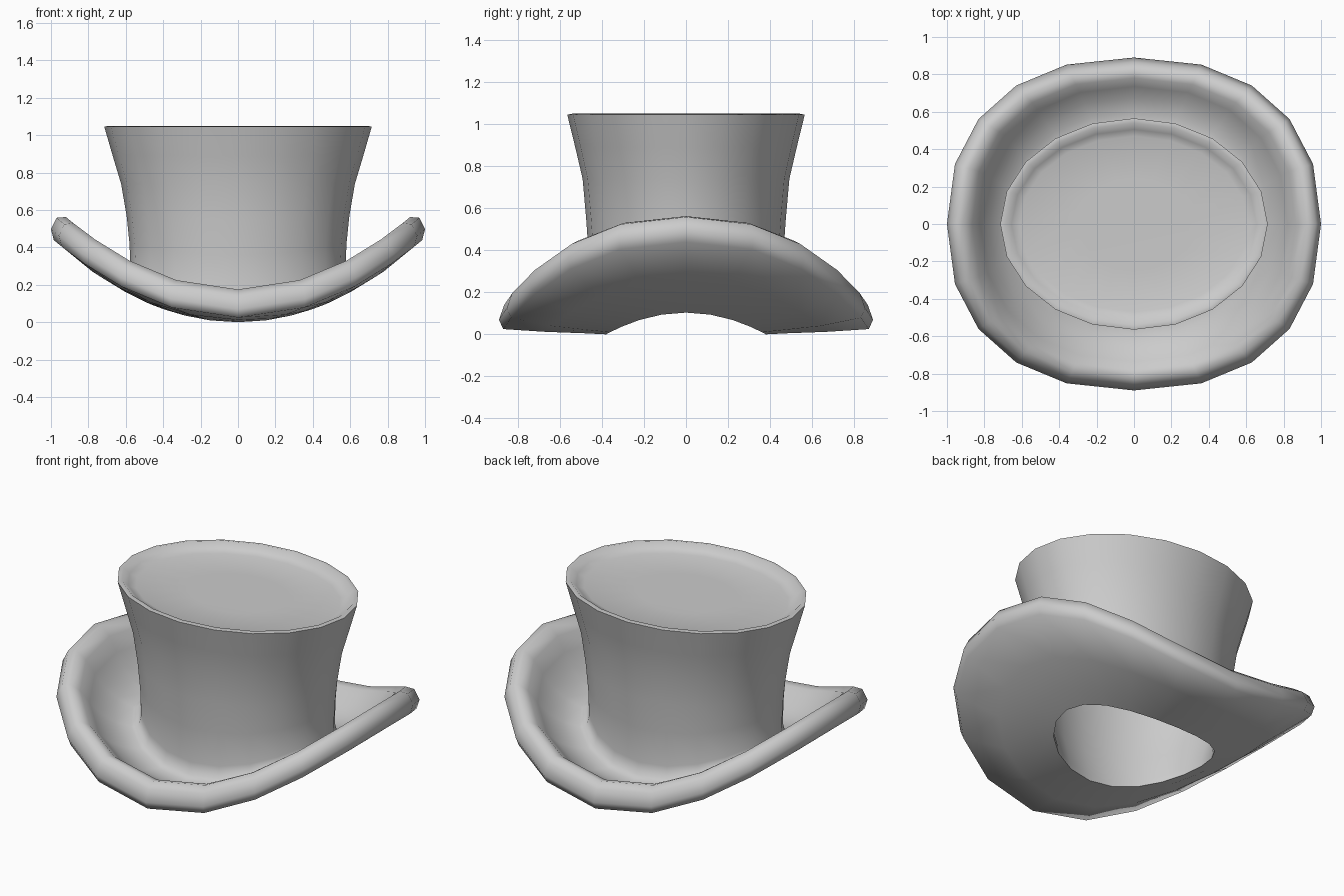
import bpy, bmesh, math

SEG = 20


def power(v, e):
    return math.copysign(abs(v) ** e, v)


def loft(name, rings, sharp=80):
    """Skin elliptical rings (rx, ry, z, saddle, squareness) and cap both ends."""
    bm = bmesh.new()
    loops = []
    for rx, ry, z, saddle, n in rings:
        loop = []
        for i in range(SEG):
            a = 2 * math.pi * i / SEG
            x = rx * power(math.cos(a), 2 / n)
            y = ry * power(math.sin(a), 2 / n)
            loop.append(bm.verts.new((x, y, z + saddle * 0.44 * x * x)))
        loops.append(loop)
    for a, b in zip(loops, loops[1:]):
        for i in range(SEG):
            j = (i + 1) % SEG
            bm.faces.new((a[i], a[j], b[j], b[i]))
    bm.faces.new(loops[0])
    bm.faces.new(loops[-1])
    bmesh.ops.recalc_face_normals(bm, faces=bm.faces)
    mesh = bpy.data.meshes.new(name)
    bm.to_mesh(mesh)
    bm.free()
    obj = bpy.data.objects.new(name, mesh)
    bpy.context.collection.objects.link(obj)
    bpy.context.view_layer.objects.active = obj
    obj.select_set(True)
    bpy.ops.object.shade_smooth_by_angle(angle=math.radians(sharp))
    obj.select_set(False)
    return obj


# Dished top, flared crown wall and foot fillet
crown = [
    (0.30, 0.24, 1.005, 0, 2),
    (0.61, 0.47, 1.007, 0, 2),
    (0.655, 0.505, 1.02, 0, 2),
    (0.69, 0.54, 1.050, 0, 2),
    (0.715, 0.565, 1.045, 0, 2),
    (0.67, 0.527, 0.89, 0, 2),
    (0.625, 0.492, 0.74, 0, 2),
    (0.595, 0.475, 0.55, 0.1, 2),
    (0.58, 0.462, 0.36, 0.4, 2),
    (0.575, 0.455, 0.15, 0.9, 2),
    (0.59, 0.47, 0.08, 1, 2),
]

# Saddle-shaped brim with a thick rolled edge, then its underside
brim = [
    (0.63, 0.51, 0.055, 1, 2),
    (0.71, 0.60, 0.06, 1, 2.1),
    (0.775, 0.675, 0.085, 1, 2.2),
    (0.82, 0.735, 0.13, 1, 2.25),
    (0.865, 0.78, 0.167, 1.05, 2.3),
    (0.92, 0.825, 0.175, 1.04, 2.3),
    (0.97, 0.865, 0.14, 1.01, 2.3),
    (1.00, 0.89, 0.07, 0.97, 2.3),
    (0.985, 0.87, 0.025, 0.97, 2.3),
    (0.78, 0.67, 0.012, 0.97, 2.1),
    (0.60, 0.48, 0.005, 0.98, 2),
]

# Head opening and hollow interior
lining = [
    (0.485, 0.38, 0.0, 1, 2),
    (0.485, 0.385, 0.04, 1, 2),
    (0.53, 0.42, 0.20, 0.8, 2),
    (0.55, 0.435, 0.40, 0.3, 2),
    (0.59, 0.46, 0.74, 0, 2),
    (0.65, 0.51, 0.97, 0, 2),
    (0.30, 0.24, 0.97, 0, 2),
]

loft("top_hat", crown + brim + lining)
